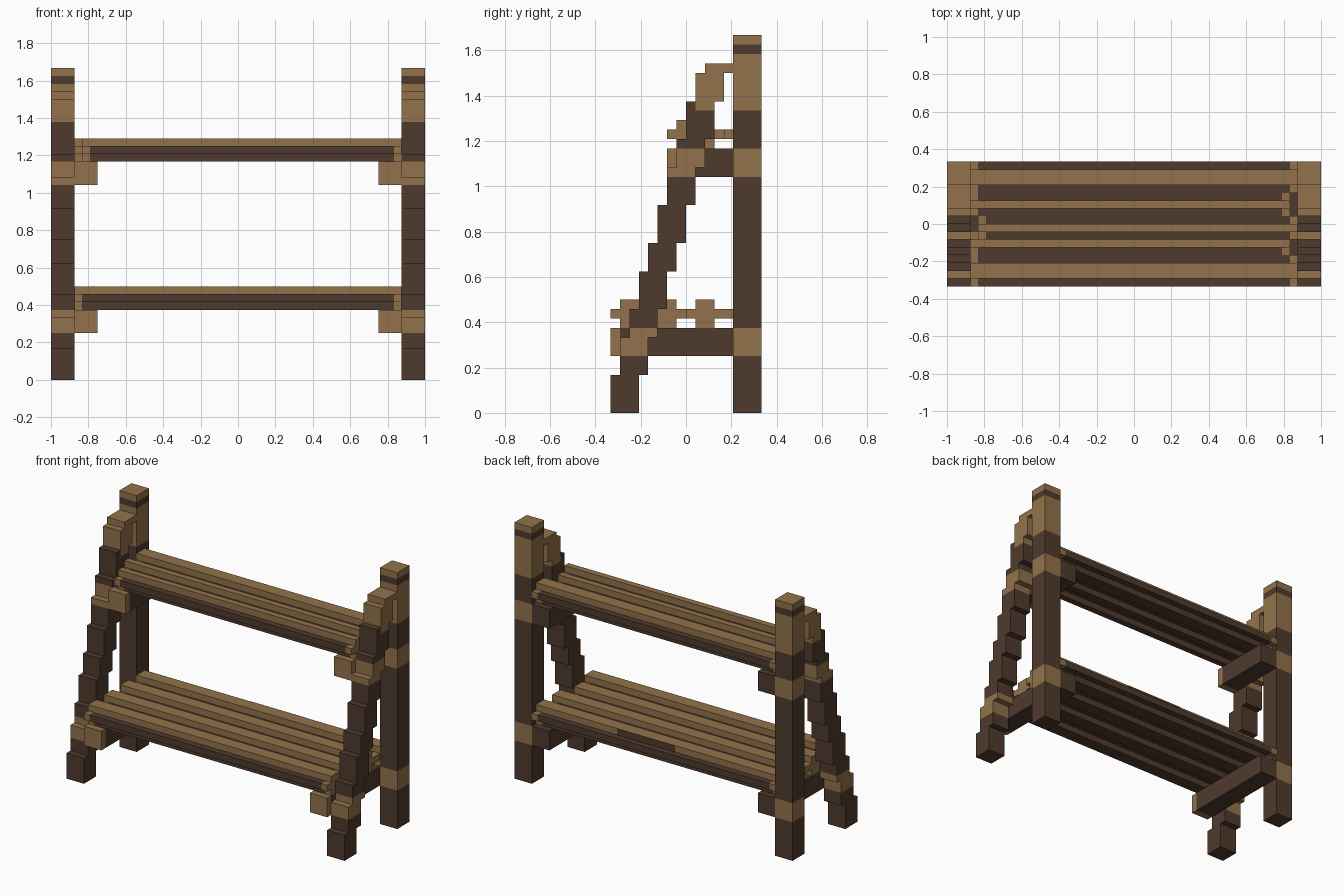
import bpy, bmesh
from mathutils import Vector

U = 1 / 24                      # one block unit
ORIGIN = Vector((24, 8, 0))     # centre of the block grid
DARK, LIGHT = 0, 1

if "Cube" in bpy.data.objects:
    bpy.data.objects.remove(bpy.data.objects["Cube"])


def make_material(name, rgb):
    mat = bpy.data.materials.new(name)
    mat.use_nodes = True
    color = (*rgb, 1)
    mat.diffuse_color = color
    bsdf = mat.node_tree.nodes["Principled BSDF"]
    bsdf.inputs["Base Color"].default_value = color
    bsdf.inputs["Roughness"].default_value = 0.9
    return mat


MATS = [make_material("dark bark", (0.078, 0.042, 0.027)),
        make_material("light wood", (0.287, 0.171, 0.07))]


def add_box(bm, lo, hi, rule, cuts=()):
    """Block from lo to hi, sliced at (axis, position) cuts, coloured by rule."""
    part = bmesh.new()
    bmesh.ops.create_cube(part, size=1)
    lo, hi = Vector(lo), Vector(hi)
    for v in part.verts:
        v.co = Vector([l + (c + 0.5) * (h - l) for l, h, c in zip(lo, hi, v.co)])
    for axis, pos in cuts:
        if lo[axis] < pos < hi[axis]:
            normal = [float(i == axis) for i in range(3)]
            point = [pos * n for n in normal]
            bmesh.ops.bisect_plane(part, geom=part.verts[:] + part.edges[:] + part.faces[:],
                                   plane_co=point, plane_no=normal)
    part.normal_update()
    for f in part.faces:
        f.material_index = rule(f.calc_center_median() - f.normal * 0.05)
    mesh = bpy.data.meshes.new("part")
    part.to_mesh(mesh)
    part.free()
    bm.from_mesh(mesh)
    bpy.data.meshes.remove(mesh)


def finish(bm, name):
    for v in bm.verts:
        v.co = (v.co - ORIGIN) * U
    mesh = bpy.data.meshes.new(name)
    bm.to_mesh(mesh)
    bm.free()
    for mat in MATS:
        mesh.materials.append(mat)
    bpy.context.collection.objects.link(bpy.data.objects.new(name, mesh))


# Stripped bands shared by posts and legs
BANDS = [(6, 9), (25, 28), (32, 38), (39, 40)]
BAND_CUTS = [(2, z) for band in BANDS for z in band]


def band_rule(p):
    return LIGHT if any(a < p.z < b for a, b in BANDS) else DARK


def leg_rule(p):
    return DARK if p.y < 9 and p.z > 30 else band_rule(p)


# Leaning leg: height where each step ends, each step one unit further back
STEP_TOPS = [4, 8, 11, 15, 18, 22, 26, 29, 33, 36, 37]

for side, x in (("right", 0), ("left", 45)):
    bm = bmesh.new()
    add_box(bm, (x, 13, 0), (x + 3, 16, 40), band_rule, BAND_CUTS)
    finish(bm, side + "_back_post")

    bm = bmesh.new()
    bottom = 0
    for y, top in enumerate(STEP_TOPS):
        add_box(bm, (x, y, bottom), (x + 3, y + 3, top), leg_rule, BAND_CUTS + [(1, 9)])
        bottom = top
    finish(bm, side + "_front_leg")

    # Shelf support beams with a bare front tip
    bx = 3 if x == 0 else 42
    for level, front, z in (("lower", 0, 6), ("upper", 6, 25)):
        bm = bmesh.new()
        add_box(bm, (bx, front, z), (bx + 3, 16, z + 3),
                lambda p: LIGHT if p.y < front + 1 else DARK, [(1, front + 1)])
        finish(bm, f"{side}_{level}_beam")


def make_log(name, y, width, z, x0, x1):
    """Half log with a cross-shaped section, bare top and bare ends."""
    a, b, c, d = y, y + 1, y + width - 1, y + width
    section = [(b, z), (c, z), (c, z + 1), (d, z + 1), (d, z + 2), (c, z + 2),
               (c, z + 3), (b, z + 3), (b, z + 2), (a, z + 2), (a, z + 1), (b, z + 1)]
    bm = bmesh.new()
    rings = [[bm.verts.new((x, *p)) for p in section] for x in (x0, x0 + 1, x1 - 1, x1)]
    n = len(section)
    for i, (r, s) in enumerate(zip(rings, rings[1:])):
        for k in range(n):
            f = bm.faces.new((r[k], r[(k + 1) % n], s[(k + 1) % n], s[k]))
            high = f.calc_center_median().z > z + 2.1
            f.material_index = LIGHT if i != 1 or high else DARK
    for ring in (rings[0], rings[-1]):
        bm.faces.new(ring).material_index = LIGHT
    bmesh.ops.recalc_face_normals(bm, faces=bm.faces)
    finish(bm, name)


# Shelves: (front edge, width, start, end) of each log
LOWER = [(0, 4, 3, 45), (4, 4, 3, 44), (8, 4, 3, 45), (12, 4, 3, 45)]
UPPER = [(6, 3, 4, 45), (9, 3, 3, 44), (12, 4, 3, 45)]
for level, z, logs in (("lower", 9, LOWER), ("upper", 28, UPPER)):
    for i, (y, width, x0, x1) in enumerate(logs):
        make_log(f"{level}_shelf_log_{i + 1}", y, width, z, x0, x1)

# Leftover bark strip on the back of the lower shelf
bm = bmesh.new()
add_box(bm, (21, 15, 11), (31, 15.05, 12), lambda p: DARK)
finish(bm, "bark_strip")
